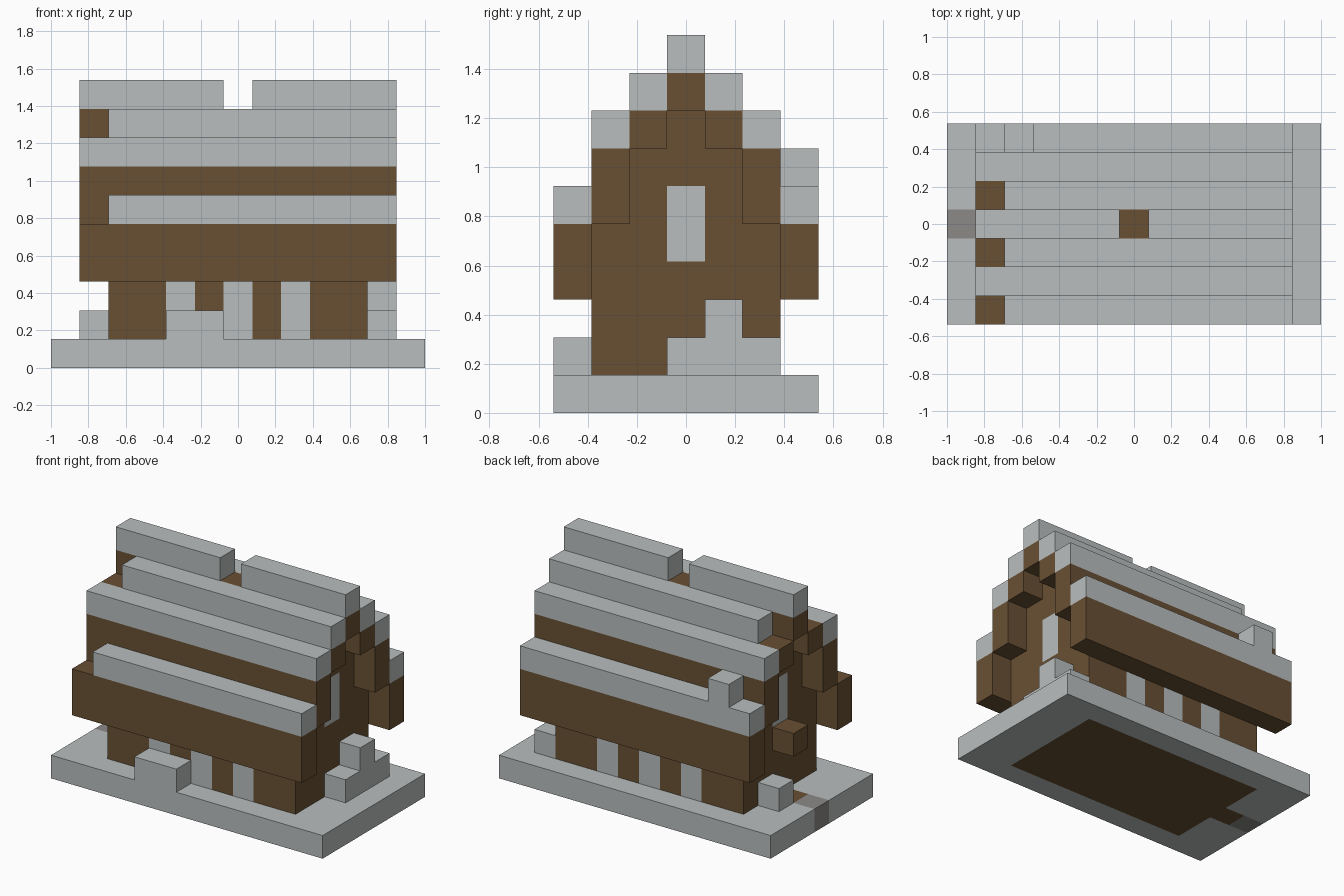
import bpy
import bmesh
from mathutils import Vector

if "Cube" in bpy.data.objects:
    bpy.data.objects.remove(bpy.data.objects["Cube"], do_unlink=True)

U = 2 / 13                      # edge of one building block
NX, NY = 13, 7                  # footprint in blocks


def material(name, rgb):
    m = bpy.data.materials.new(name)
    m.use_nodes = True
    m.diffuse_color = (*rgb, 1)
    m.node_tree.nodes["Principled BSDF"].inputs["Base Color"].default_value = (*rgb, 1)
    return m


STONE = material("pale grey stone", (0.491, 0.515, 0.515))
WOOD = material("brown timber", (0.141, 0.080, 0.033))
DARK = material("dark grey stone", (0.262, 0.254, 0.246))


def blocks(name, mat, *ranges):
    """One object from boxes given as inclusive block ranges (x, x, y, y, z, z)."""
    bm = bmesh.new()
    for x0, x1, y0, y1, z0, z1 in ranges:
        size = Vector((x1 - x0 + 1, y1 - y0 + 1, z1 - z0 + 1)) * U
        low = Vector((x0 - NX / 2, y0 - NY / 2, z0)) * U
        cube = bmesh.ops.create_cube(bm, size=1)
        for v in cube["verts"]:
            v.co = low + Vector([(c + 0.5) * s for c, s in zip(v.co, size)])
    mesh = bpy.data.meshes.new(name)
    bm.to_mesh(mesh)
    bm.free()
    mesh.materials.append(mat)
    obj = bpy.data.objects.new(name, mesh)
    bpy.context.collection.objects.link(obj)
    return obj


# Ground slab: stone border around a timber floor, with a doorstep
blocks("base_border", STONE,
       (0, 12, 0, 0, 0, 0), (0, 12, 6, 6, 0, 0), (11, 12, 1, 5, 0, 0),
       (0, 1, 1, 2, 0, 0), (0, 1, 4, 5, 0, 0))
blocks("floor", WOOD, (2, 10, 1, 5, 0, 0), (1, 1, 3, 3, 0, 0))
blocks("doorstep", DARK, (0, 0, 3, 3, 0, 0))

# Long walls with three tall windows each
for side, y in (("front", 1), ("back", 5)):
    piers = [(a, b, y, y, 1, 2) for a, b in ((2, 3), (5, 5), (7, 7), (9, 10))]
    blocks(side + "_wall", WOOD, (2, 10, y, y, 3, 4), *piers)
    blocks(side + "_windows", STONE, *[(x, x, y, y, 1, 2) for x in (4, 6, 8)])

# Gable walls with a central window
for side, x in (("right", 2), ("left", 10)):
    blocks(side + "_gable", WOOD,
           (x, x, 2, 4, 1, 3), (x, x, 2, 2, 4, 6), (x, x, 4, 4, 4, 6),
           (x, x, 3, 3, 6, 7))
    blocks(side + "_gable_window", STONE, (x, x, 3, 3, 4, 5))

# Stepped roof: timber courses, each capped by a stone course
for side, rows in (("front", (0, 1, 2)), ("back", (6, 5, 4))):
    for level, y in enumerate(rows):
        low = 3 + 2 * level
        top = (4, 6, 7)[level]
        gap = level == 2 or (side == "front" and level == 0)
        blocks(f"{side}_roof_timber_{level}", WOOD, (1, 11, y, y, low, top))
        blocks(f"{side}_roof_cap_{level}", STONE,
               (2 if gap else 1, 11, y, y, top + 1, top + 1))
blocks("ridge_beam", WOOD, (1, 11, 3, 3, 8, 8))
blocks("ridge_cap", STONE, (1, 5, 3, 3, 9, 9), (7, 11, 3, 3, 9, 9))

# Loose stones and the block over the door
blocks("roof_stone", STONE, (2, 2, 6, 6, 6, 6))
blocks("front_step", STONE, (4, 5, 0, 0, 1, 1))
blocks("left_end_stones", STONE, (11, 11, 3, 5, 1, 1), (11, 11, 4, 4, 2, 2))
blocks("right_end_stone", STONE, (1, 1, 4, 4, 1, 1))
blocks("door_lintel", WOOD, (1, 1, 3, 3, 3, 3))
